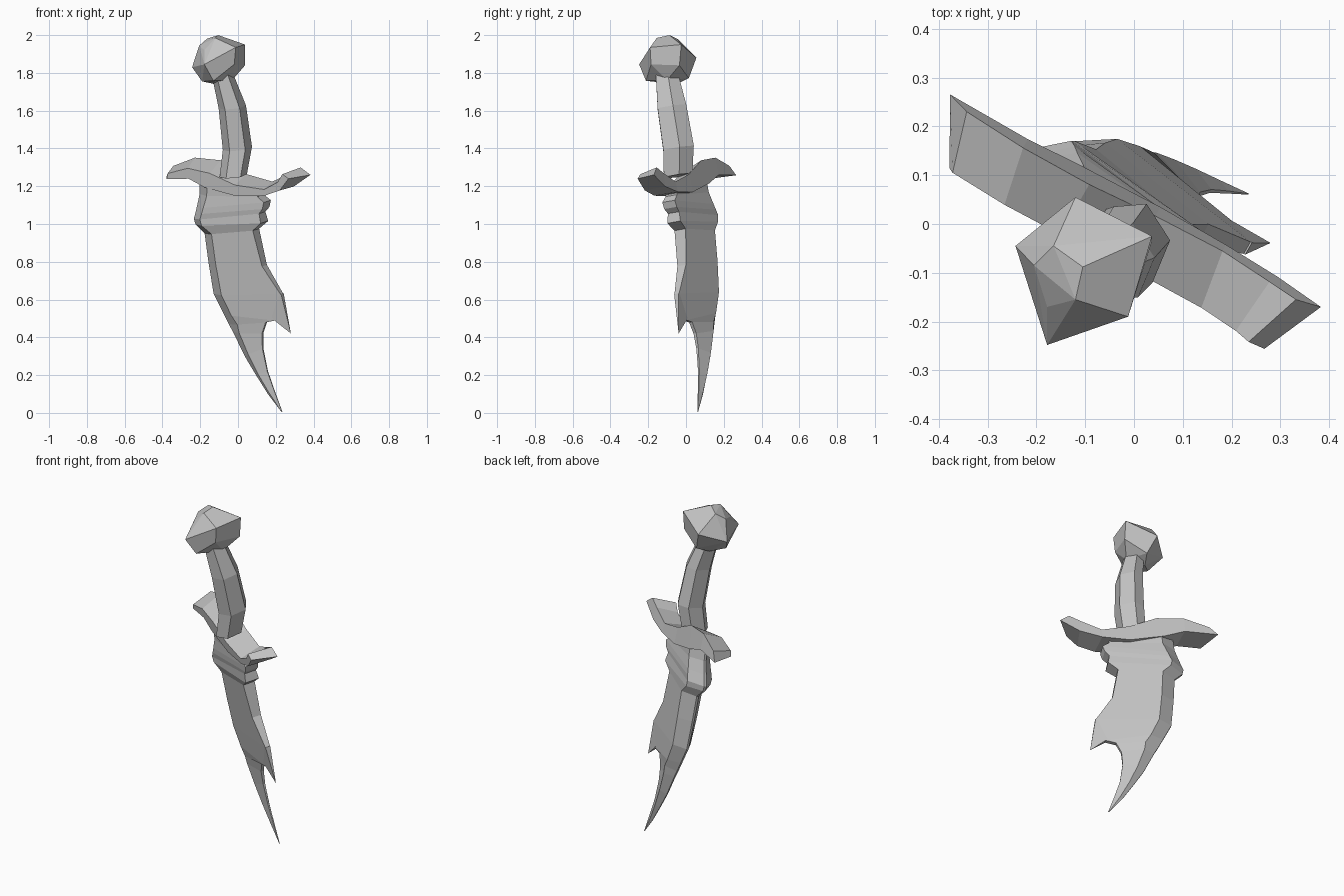
import bpy, bmesh, math
from mathutils import Vector

# One plain grey for the whole dagger
grey = bpy.data.materials.new("plain_grey")
grey.diffuse_color = (0.55, 0.55, 0.55, 1)

CA, SA = 0.868, 0.497      # dagger is turned about 30 degrees around z
LEAN = 0.155               # and leans back towards the pommel


def lean(z):
    return -LEAN * (z - 1.1)


def place(u, s, z):
    """u along the guard, s across the thickness, z height on the leaning axis."""
    w = lean(z) + s
    return Vector((CA * u + SA * w, -SA * u + CA * w, z + LEAN * s))


def u_at(x, z):
    """Position along the guard for a given world x on the blade's mid plane."""
    return (x - SA * lean(z)) / CA


def finish(name, bm):
    bmesh.ops.remove_doubles(bm, verts=bm.verts, dist=0.0005)
    bmesh.ops.recalc_face_normals(bm, faces=bm.faces)
    me = bpy.data.meshes.new(name)
    bm.to_mesh(me)
    bm.free()
    me.materials.append(grey)
    ob = bpy.data.objects.new(name, me)
    bpy.context.collection.objects.link(ob)
    return ob


def loft(name, rings):
    bm = bmesh.new()
    loops = [[bm.verts.new(p) for p in r] for r in rings]
    n = len(loops[0])
    for a, b in zip(loops, loops[1:]):
        for i in range(n):
            j = (i + 1) % n
            bm.faces.new((a[i], a[j], b[j], b[i]))
    bm.faces.new(loops[0])
    bm.faces.new(loops[-1])
    return finish(name, bm)


def hull(name, points):
    bm = bmesh.new()
    for p in points:
        bm.verts.new(p)
    bmesh.ops.convex_hull(bm, input=bm.verts)
    junk = [v for v in bm.verts if not v.link_faces]
    bmesh.ops.delete(bm, geom=junk, context='VERTS')
    bmesh.ops.dissolve_limit(bm, angle_limit=math.radians(9),
                             verts=bm.verts, edges=bm.edges)
    return finish(name, bm)


# Blade: spine x, z / cutting edge x, z / half thickness of body, edge
rows = [
    (-0.20, 1.26, 0.12, 1.20, 0.062, 0.035),
    (-0.20, 1.16, 0.12, 1.15, 0.062, 0.035),
    (-0.215, 1.09, 0.155, 1.12, 0.068, 0.038),
    (-0.222, 1.06, 0.148, 1.085, 0.072, 0.038),
    (-0.23, 1.03, 0.128, 1.06, 0.074, 0.034),
    (-0.222, 1.00, 0.14, 1.01, 0.072, 0.040),
    (-0.178, 0.95, 0.095, 0.97, 0.063, 0.034),
    (-0.158, 0.80, 0.14, 0.78, 0.060, 0.026),
    (-0.13, 0.63, 0.232, 0.63, 0.054, 0.014),
    (-0.08, 0.53, 0.20, 0.49, 0.048, 0.010),
    (-0.05, 0.47, 0.15, 0.48, 0.044, 0.009),
    (-0.028, 0.43, 0.13, 0.42, 0.040, 0.008),
    (0.035, 0.30, 0.132, 0.34, 0.030, 0.006),
    (0.095, 0.20, 0.157, 0.22, 0.020, 0.004),
    (0.158, 0.10, 0.192, 0.12, 0.010, 0.003),
    (0.23, 0.005, 0.235, 0.005, 0.001, 0.001),
]
rings = []
for xl, zl, xr, zr, tb, te in rows:
    ul, ur = u_at(xl, zl), u_at(xr, zr)
    f = min(0.33, 0.075 / max(ur - ul, 0.01))
    um, zm = ul + f * (ur - ul), zl + f * (zr - zl)
    ts = 0.1 * tb
    sh = 0.14 * tb if zl < 0.99 else 0.0     # body sits slightly to the back
    rings.append([place(ul, ts + sh, zl), place(um, tb + sh, zm), place(ur, te, zr),
                  place(ur, -te, zr), place(um, sh - tb, zm), place(ul, sh - ts, zl)])
loft("blade", rings)

# Barb hooking down from the cutting edge
barb = [place(u_at(0.28, 0.42), 0, 0.42)]
for x, z, t in ((0.235, 0.63, 0.014), (0.20, 0.49, 0.011), (0.14, 0.57, 0.020)):
    barb += [place(u_at(x, z), s * t, z) for s in (-1, 1)]
hull("blade_barb", barb)

# Guard: u at front and back for the top and the bottom, then top and bottom z
stations = [
    (-0.375, -0.412, -0.385, -0.459, 1.298, 1.248),
    (-0.250, -0.275, -0.250, -0.275, 1.342, 1.250),
    (-0.120, -0.120, -0.160, -0.160, 1.328, 1.205),
    (0.030, 0.030, 0.030, 0.030, 1.255, 1.158),
    (0.205, 0.185, 0.205, 0.185, 1.215, 1.160),
    (0.290, 0.300, 0.300, 0.310, 1.260, 1.188),
    (0.324, 0.365, 0.359, 0.417, 1.290, 1.250),
]
HW = 0.066
rings = []
for tf, tb, bf, bb, zt, zb in stations:
    drop = 0.4 * (zt - zb)             # top slopes down to the front
    rings.append([place(tf, -HW, zt - drop), place(tb, HW - 0.006, zt),
                  place(bb, HW, zb), place(bf, -HW, zb)])
loft("guard", rings)

# Grip: gently bent six-sided handle (centre x, y, z, radius)
grip = []
for cx, cy, cz, r in ((-0.025, -0.045, 1.255, 0.074), (-0.003, -0.043, 1.40, 0.079),
                      (-0.03, -0.078, 1.62, 0.074), (-0.085, -0.105, 1.80, 0.056)):
    ring = []
    for deg in (-58, 6, 68, 120, 180, 238):
        a = math.radians(deg)
        dx, dy = 0.98 * r * math.cos(a), 1.15 * r * math.sin(a)
        ring.append(Vector((cx + dx, cy + dy, cz + 0.15 * dy + 0.1 * dx)))
    grip.append(ring)
loft("grip", grip)

# Pommel: rough faceted knob
hull("pommel", [
    (0.037, -0.025, 1.95), (0.037, -0.035, 1.84), (-0.012, -0.19, 1.935),
    (-0.02, -0.185, 1.845), (-0.12, 0.055, 1.88), (-0.243, -0.045, 1.83),
    (-0.178, -0.248, 1.845), (-0.105, -0.088, 2.0), (-0.165, -0.045, 1.98),
    (-0.205, -0.085, 1.945), (-0.12, -0.155, 1.985), (-0.178, -0.17, 1.92),
    (-0.19, -0.11, 1.755), (-0.12, -0.05, 1.74), (-0.13, -0.212, 1.758),
    (-0.03, -0.10, 1.762), (-0.08, 0.015, 1.772),
])
